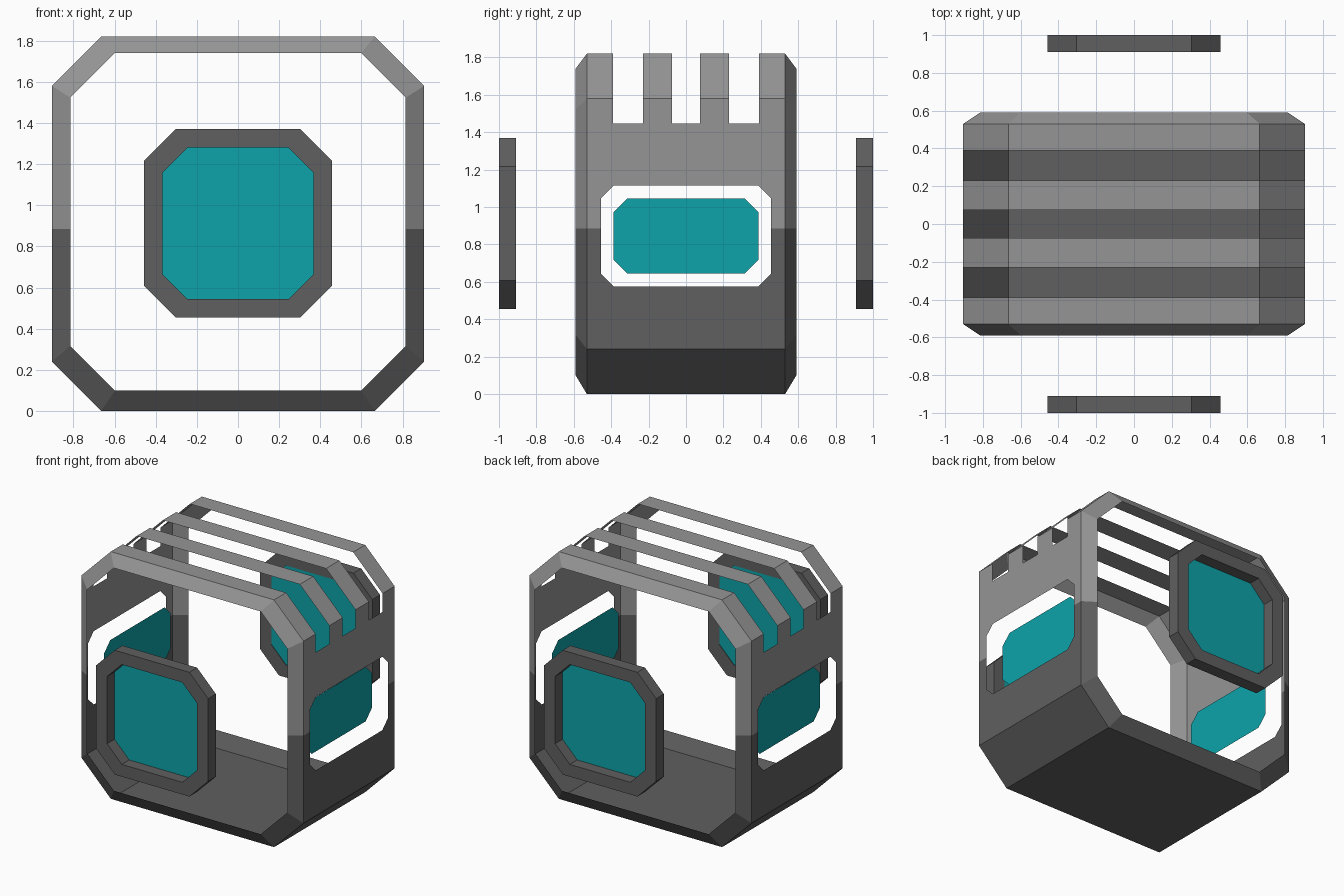
import bpy, bmesh

if "Cube" in bpy.data.objects:
    bpy.data.objects.remove(bpy.data.objects["Cube"])

MID = 0.885          # height where the shell changes colour
YO, YI = 0.53, 0.59  # end of the shell walls, end of the bevelled rim


def material(name, rgb):
    m = bpy.data.materials.new(name)
    m.diffuse_color = (*rgb, 1)
    m.use_nodes = True
    m.node_tree.nodes["Principled BSDF"].inputs["Base Color"].default_value = m.diffuse_color
    return m


LIGHT = material("light_grey", (0.30, 0.30, 0.30))
DARK = material("dark_grey", (0.115, 0.115, 0.115))
TEAL = material("teal", (0.004, 0.37, 0.40))


def build(name, polys, mats, rule=None):
    """Make an object from polygons (lists of points), coloured by a face rule."""
    bm = bmesh.new()
    for p in polys:
        bm.faces.new([bm.verts.new(v) for v in p])
    bmesh.ops.remove_doubles(bm, verts=bm.verts, dist=0.0005)
    bmesh.ops.recalc_face_normals(bm, faces=bm.faces)
    if rule:
        for f in bm.faces:
            f.material_index = rule(f.calc_center_median())
    me = bpy.data.meshes.new(name)
    bm.to_mesh(me)
    bm.free()
    for m in mats:
        me.materials.append(m)
    ob = bpy.data.objects.new(name, me)
    bpy.context.collection.objects.link(ob)
    return ob


def octagon(w, z0, z1, c):
    """Chamfered rectangle: half width w, heights z0..z1, corner cut c."""
    half = [(w - c, z0), (w, z0 + c), (w, z1 - c), (w - c, z1)]
    return half + [(-a, z) for a, z in reversed(half)]


def band(a, b):
    """Quads joining two closed loops."""
    n = len(a)
    return [[a[i], a[(i + 1) % n], b[(i + 1) % n], b[i]] for i in range(n)]


def with_mid(loop):
    """Add a point at the colour line on both sides of an octagon."""
    w = loop[1][0]
    return loop[:2] + [(w, MID)] + loop[2:6] + [(-w, MID)] + loop[6:]


def at_y(loop, y):
    return [(x, y, z) for x, z in loop]


outer = with_mid(octagon(0.905, 0, 1.82, 0.24))
inner = with_mid(octagon(0.815, 0.10, 1.74, 0.217))
by_height = lambda c: 0 if c.z > MID else 1

# Bevelled rims at both open ends
for name, s in (("front_rim", -1), ("back_rim", 1)):
    build(name, band(at_y(outer, s * YO), at_y(inner, s * YI)), [LIGHT, DARK], by_height)

# Floor with its sloped sides
low = [outer[8], outer[9], outer[0], outer[1]]
build("floor", [[(*p[:1], -YO, p[1]), (q[0], -YO, q[1]), (q[0], YO, q[1]), (p[0], YO, p[1])]
                for p, q in zip(low, low[1:])], [DARK])

# Side walls: window opening in the middle, comb of posts along the top
bars = [(-0.53, -0.39), (-0.23, -0.07), (0.07, 0.23), (0.39, 0.53)]
bars[1], bars[2] = (-0.23, -0.075), (0.075, 0.23)
window = octagon(0.455, 0.575, 1.115, 0.068)
comb = [pt for a, b in bars for pt in ((a, 1.445), (a, 1.58), (b, 1.58), (b, 1.445))][1:-1]
upper = ([(-YO, MID)] + comb + [(YO, MID), (0.455, MID)] + window[2:6] + [(-0.455, MID)])
lower = ([(-YO, MID), (-0.455, MID)] + window[6:] + window[:2]
         + [(0.455, MID), (YO, MID), (YO, 0.24), (-YO, 0.24)])
for name, s in (("left", -1), ("right", 1)):
    build(name + "_wall", [[(s * 0.905, y, z) for y, z in p] for p in (upper, lower)],
          [LIGHT, DARK], by_height)
    # Floating window panel just inside the wall
    build(name + "_window_panel",
          [[(s * 0.82, y, z) for y, z in octagon(0.387, 0.645, 1.045, 0.072)]], [TEAL])

# Roof bars
top = outer[3:7]
for i, (a, b) in enumerate(bars):
    build(f"roof_bar_{i + 1}", [[(p[0], a, p[1]), (q[0], a, q[1]), (q[0], b, q[1]), (p[0], b, p[1])]
                                for p, q in zip(top, top[1:])], [LIGHT])

# Floating framed screens at front and back
fo = octagon(0.457, 0.455, 1.37, 0.153)
fi = octagon(0.366, 0.545, 1.28, 0.12)
for name, s in (("front", -1), ("back", 1)):
    near, far = s * 1.0, s * 0.91
    rings = [at_y(fo, near), at_y(fi, near), at_y(fi, far), at_y(fo, far)]
    polys = [f for i in range(4) for f in band(rings[i], rings[(i + 1) % 4])]
    build(name + "_screen_frame", polys, [DARK])
    build(name + "_screen", [at_y(fi, s * 0.914)], [TEAL])
